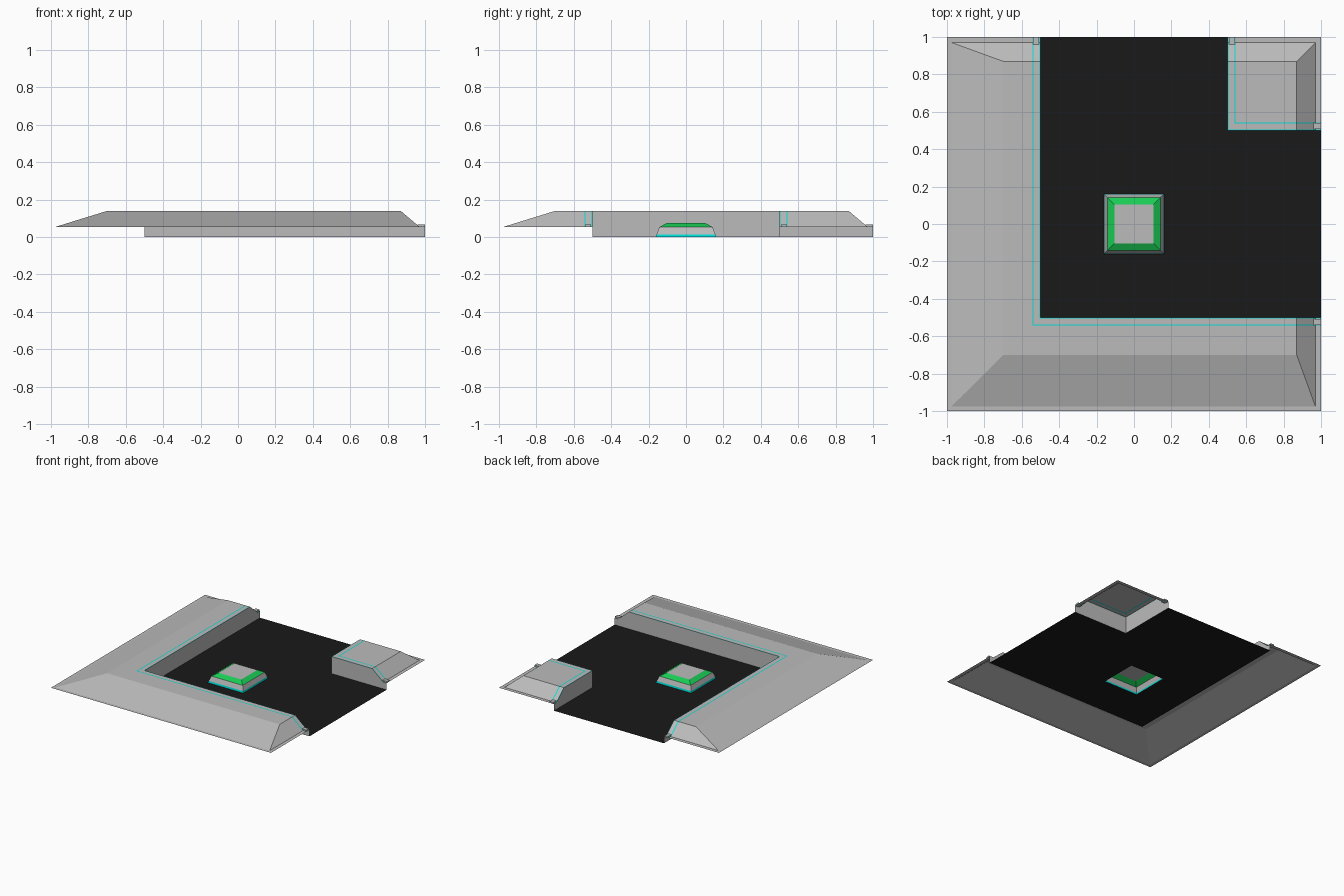
import bpy, bmesh
from mathutils import Vector

if "Cube" in bpy.data.objects:
    bpy.data.objects.remove(bpy.data.objects["Cube"])


def material(name, rgb):
    m = bpy.data.materials.new(name)
    m.diffuse_color = (*rgb, 1)
    m.use_nodes = True
    m.node_tree.nodes["Principled BSDF"].inputs["Base Color"].default_value = m.diffuse_color
    return m


GREY = material("grey", (0.5, 0.5, 0.5))
BLACK = material("black", (0.01, 0.01, 0.01))
CYAN = material("cyan", (0.0, 0.75, 0.7))
GREEN = material("green", (0.01, 0.6, 0.09))


def finish(name, bm, mats):
    me = bpy.data.meshes.new(name)
    bm.to_mesh(me)
    bm.free()
    for m in mats:
        me.materials.append(m)
    ob = bpy.data.objects.new(name, me)
    bpy.context.collection.objects.link(ob)
    return ob


def loft(bm, rings, mats):
    """Skin rectangles (low, high, z) bottom to top and cap the last one."""
    loops = []
    for lo, hi, z in rings:
        pts = [(lo, lo), (hi, lo), (hi, hi), (lo, hi)]
        loops.append([bm.verts.new((x, y, z)) for x, y in pts])
    for a, b, mat in zip(loops, loops[1:], mats):
        for i in range(4):
            j = (i + 1) % 4
            bm.faces.new((a[i], a[j], b[j], b[i])).material_index = mat
    bm.faces.new(loops[-1])


def bisect(bm, axis, value):
    n = Vector((0, 0, 0))
    n[axis] = 1
    co = n * value
    bmesh.ops.bisect_plane(bm, geom=bm.verts[:] + bm.edges[:] + bm.faces[:],
                           plane_co=co, plane_no=n, dist=1e-6)


def kerb_offset(x, y):
    """Distance outside the road border; negative on the road."""
    return max(-0.5 - x, -0.5 - y, min(x - 0.5, y - 0.5))


# Raised border: open sheet with lip, slopes and top, road area cut away
LIP = 0.055
bm = bmesh.new()
loft(bm, [(-1, 1, LIP), (-0.975, 0.97, LIP), (-0.7, 0.87, 0.14)], [0, 0])
for d in (0, 0.004, 0.036, 0.044):
    for axis in (0, 1):
        for s in (-1, 1):
            bisect(bm, axis, s * (0.5 + d))
road = []
for f in bm.faces:
    c = f.calc_center_median()
    e = kerb_offset(c.x, c.y)
    if e < 0:
        road.append(f)
    elif e < 0.004 or 0.036 < e < 0.044:
        f.material_index = 1
bmesh.ops.delete(bm, geom=road, context='FACES')

# Inner walls dropped from the road border to the ground
rim = [e for e in bm.edges if e.is_boundary
       and all(abs(kerb_offset(v.co.x, v.co.y)) < 1e-4 for v in e.verts)]
new = bmesh.ops.extrude_edge_only(bm, edges=rim)["geom"]
for g in new:
    if isinstance(g, bmesh.types.BMVert):
        g.co.z = 0
    elif isinstance(g, bmesh.types.BMFace):
        g.material_index = 0
bmesh.ops.recalc_face_normals(bm, faces=bm.faces[:])
finish("raised_border", bm, [GREY, CYAN])

# Road floor, with the corner block and pad openings left out
bm = bmesh.new()
grid = [-0.5, -0.155, 0.155, 0.5, 1]
for i in range(4):
    for j in range(4):
        if (i, j) in ((1, 1), (3, 3)):
            continue
        x0, x1, y0, y1 = grid[i], grid[i + 1], grid[j], grid[j + 1]
        bm.faces.new([bm.verts.new((x, y, 0)) for x, y in
                      ((x0, y0), (x1, y0), (x1, y1), (x0, y1))])
bmesh.ops.remove_doubles(bm, verts=bm.verts[:], dist=1e-5)
finish("road_floor", bm, [BLACK])

# Centre pad: cyan foot, grey side, green bevel, grey top
bm = bmesh.new()
loft(bm, [(-0.16, 0.16, 0), (-0.157, 0.157, 0.015),
          (-0.143, 0.143, 0.053), (-0.103, 0.103, 0.075)], [1, 0, 2])
finish("centre_pad", bm, [GREY, CYAN, GREEN])

# Small end blocks where the kerb strips meet the tile edge
for k, (x, y) in enumerate([(-0.523, 0.98), (0.523, 0.98),
                            (0.98, 0.523), (0.98, -0.523)]):
    bm = bmesh.new()
    bmesh.ops.create_cube(bm, size=1)
    sx, sy = (0.032, 0.04) if y > 0.9 else (0.04, 0.032)
    for v in bm.verts:
        v.co = (x + v.co.x * sx, y + v.co.y * sy, 0.06 + v.co.z * 0.012)
    finish(f"end_block_{k + 1}", bm, [GREY])
